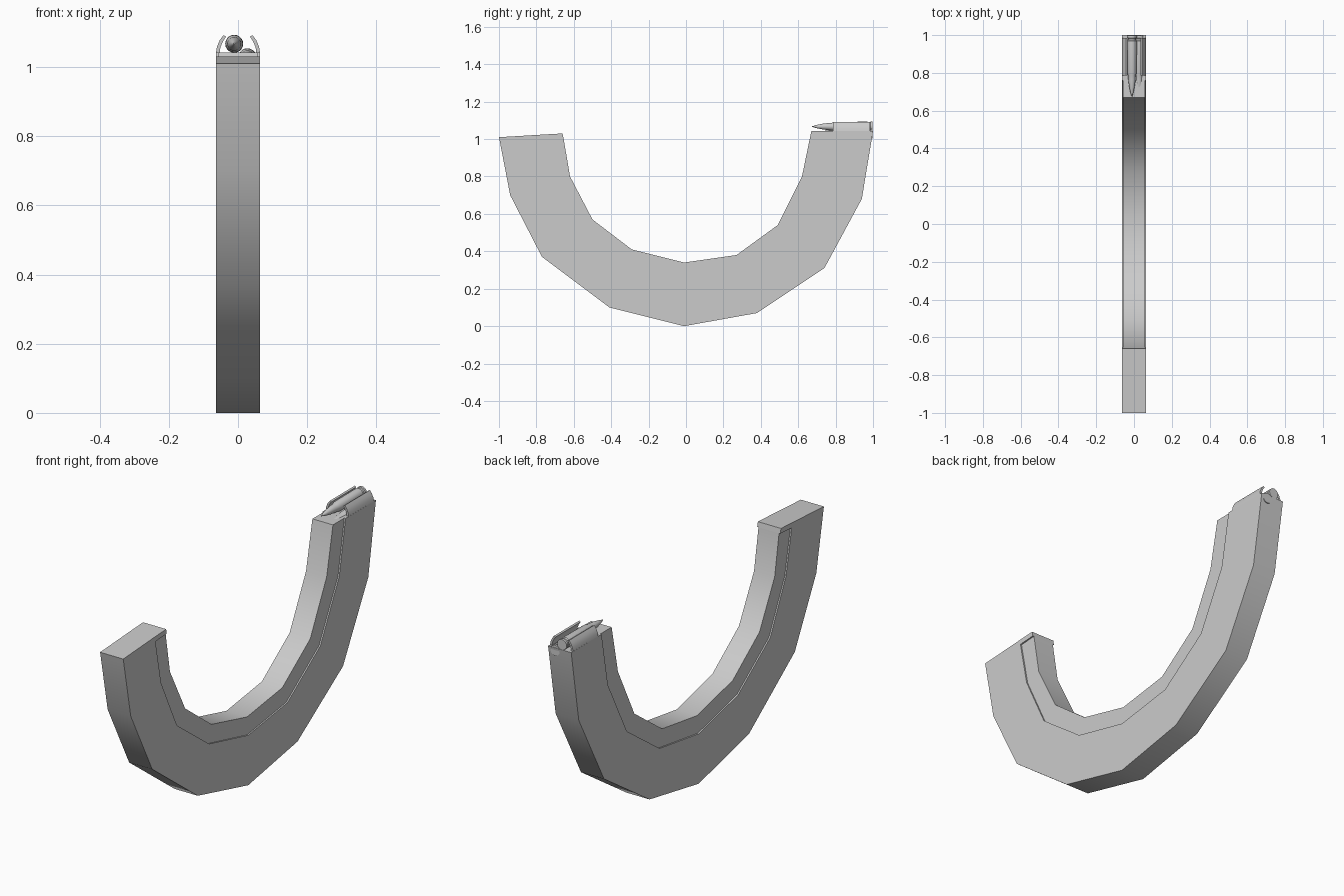
import bpy, bmesh, math

if "Cube" in bpy.data.objects:
    bpy.data.objects.remove(bpy.data.objects["Cube"])

grey = bpy.data.materials.new("plain_grey")
grey.diffuse_color = (0.6, 0.6, 0.6, 1)
grey.use_nodes = True
grey.node_tree.nodes["Principled BSDF"].inputs["Base Color"].default_value = grey.diffuse_color
W, D = 0.064, 0.007  # body half width, depth of the side recess


def finish(name, bm, angle=35):
    bmesh.ops.remove_doubles(bm, verts=bm.verts, dist=1e-5)
    bmesh.ops.recalc_face_normals(bm, faces=bm.faces)
    me = bpy.data.meshes.new(name)
    bm.to_mesh(me)
    bm.free()
    me.materials.append(grey)
    ob = bpy.data.objects.new(name, me)
    bpy.context.collection.objects.link(ob)
    bpy.ops.object.select_all(action='DESELECT')
    ob.select_set(True)
    bpy.context.view_layer.objects.active = ob
    bpy.ops.object.shade_smooth_by_angle(angle=math.radians(angle))
    return ob


def loft(bm, rings):
    """Skin closed rings of points and cap both ends."""
    vs = [[bm.verts.new(p) for p in r] for r in rings]
    n = len(vs[0])
    for a, b in zip(vs, vs[1:]):
        for i in range(n):
            j = (i + 1) % n
            bm.faces.new((a[i], a[j], b[j], b[i]))
    bm.faces.new(vs[0][::-1])
    bm.faces.new(vs[-1])


# Curved body: (y, z) of the outer edge, recess line and inner edge at each station
outer = [(-1, 1.01), (-.995, .985), (-.94, .70), (-.77, .37), (-.41, .10), (-.01, 0),
         (.38, .07), (.74, .31), (.94, .68), (1, 1.042)]
line = [(-.75, 1.025), (-.745, 1.0), (-.70, .775), (-.575, .515), (-.32, .325), (-.01, .25),
        (.30, .295), (.56, .48), (.71, .77), (.76, 1.042)]
inner = [(-.66, 1.03), (-.655, 1.006), (-.62, .80), (-.50, .57), (-.29, .41), (-.01, .34),
         (.27, .38), (.49, .54), (.62, .80), (.67, 1.042)]


def section(i, d):
    half = [(W, outer[i]), (W, line[i]), (W - d, line[i]), (W - d, inner[i])]
    return ([(x, *p) for x, p in half] + [(-x, *p) for x, p in half[::-1]])


bm = bmesh.new()
loft(bm, [section(0, 0), section(1, 0)] + [section(i, D) for i in range(1, 10)])
finish("curved_body", bm)

# Curved retaining lips on the open end
lip = [(.064, 1.040), (.061, 1.058), (.053, 1.077), (.042, 1.092),
       (.034, 1.088), (.044, 1.073), (.051, 1.056), (.053, 1.040)]
for side, name in ((1, "right_lip"), (-1, "left_lip")):
    bm = bmesh.new()
    loft(bm, [[(side * x, y, z) for x, z in lip] for y in (.785, .985)])
    finish(name, bm)

# Pointed rounds: (y, radius) along the length
round_profile = [(.675, .002), (.70, .009), (.73, .015), (.765, .0195), (.785, .0205),
                 (.80, .025), (.97, .026), (.974, .021), (.983, .021), (.986, .026), (.998, .026)]
for name, cx, cz in (("top_round", -.011, 1.067), ("lower_round", .027, 1.028)):
    bm = bmesh.new()
    loft(bm, [[(cx + r * math.cos(k * math.tau / 20), y, cz + r * math.sin(k * math.tau / 20))
               for k in range(20)] for y, r in round_profile])
    finish(name, bm)
